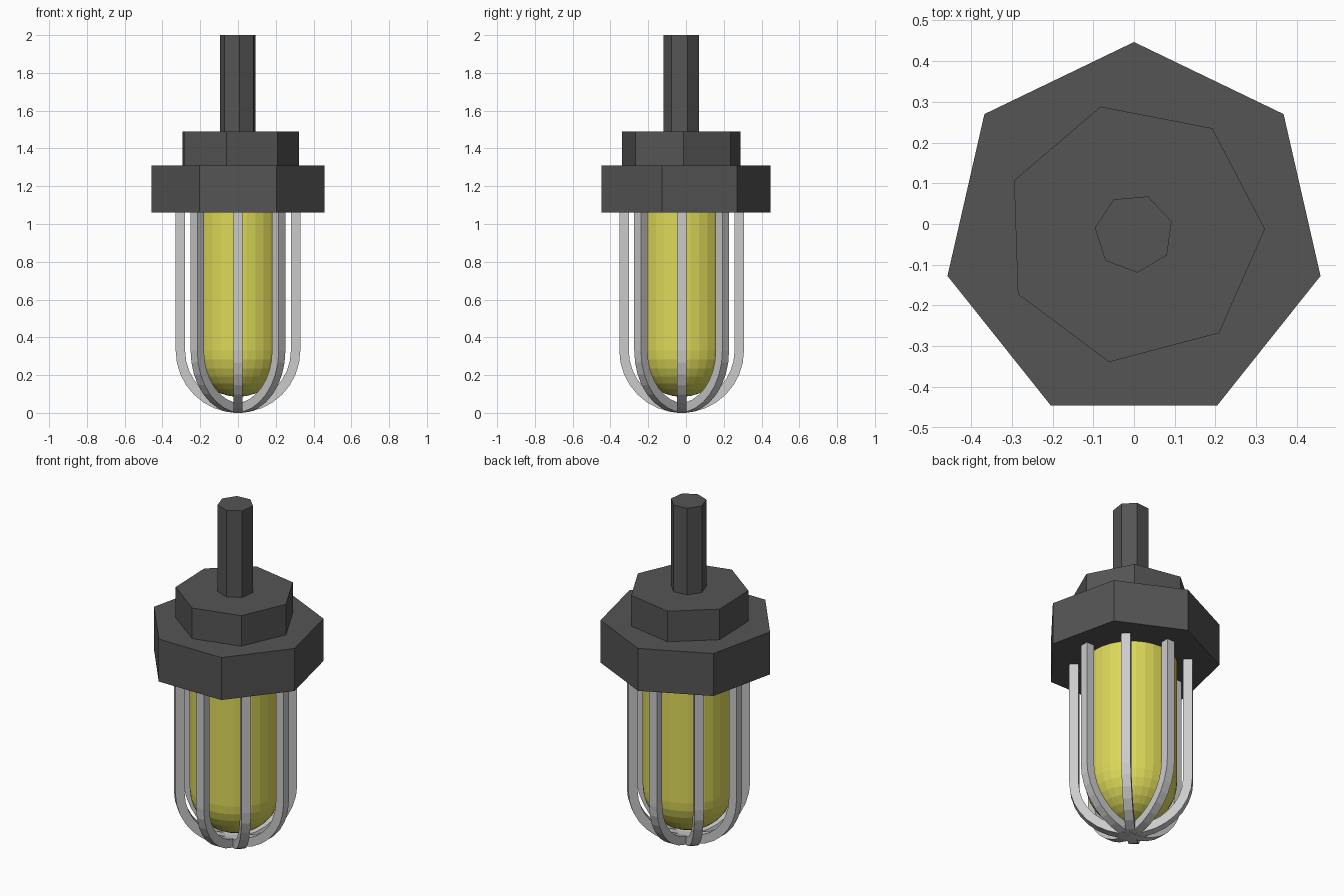
import bpy, bmesh
from math import pi, sin, cos, radians
from mathutils import Matrix, Vector

if "Cube" in bpy.data.objects:
    bpy.data.objects.remove(bpy.data.objects["Cube"])

CY = -0.023      # lamp axis in y
Z_CAP = 1.06     # underside of the cap
Z_DOME = 0.33    # where bars and bulb start to round off


def material(name, rgb):
    m = bpy.data.materials.new(name)
    m.diffuse_color = (*rgb, 1)
    m.use_nodes = True
    m.node_tree.nodes["Principled BSDF"].inputs["Base Color"].default_value = m.diffuse_color
    return m


dark = material("dark_metal", (0.09, 0.09, 0.09))
yellow = material("yellow_glass", (0.72, 0.69, 0.1))


def finish(name, bm, mat=None):
    bmesh.ops.recalc_face_normals(bm, faces=bm.faces[:])
    me = bpy.data.meshes.new(name)
    bm.to_mesh(me)
    bm.free()
    ob = bpy.data.objects.new(name, me)
    ob.location.y = CY
    bpy.context.collection.objects.link(ob)
    if mat:
        me.materials.append(mat)
    return ob


def heptagon(name, r, z0, z1, angle):
    bm = bmesh.new()
    base = [bm.verts.new((r * cos(angle + i * 2 * pi / 7), r * sin(angle + i * 2 * pi / 7), z0))
            for i in range(7)]
    face = bm.faces.new(base)
    top = bmesh.ops.extrude_face_region(bm, geom=[face], use_keep_orig=True)
    bmesh.ops.translate(bm, vec=(0, 0, z1 - z0),
                        verts=[g for g in top["geom"] if isinstance(g, bmesh.types.BMVert)])
    finish(name, bm, dark)


# Cap, collar and stem: three seven-sided prisms
heptagon("cap", 0.47, Z_CAP, 1.31, radians(90))
heptagon("collar", 0.322, 1.31, 1.49, radians(1.9))
heptagon("stem", 0.097, 1.49, 2.0, radians(17.9))

# Bulb: sphere with its upper half stretched up into a flat-topped cylinder
bm = bmesh.new()
R = 0.245
bmesh.ops.create_uvsphere(bm, u_segments=32, v_segments=16, radius=R)
bmesh.ops.delete(bm, geom=[v for v in bm.verts if v.co.z > 0.001], context='VERTS')
rim = [e for e in bm.edges if e.is_boundary]
up = bmesh.ops.extrude_edge_only(bm, edges=rim)["geom"]
bmesh.ops.translate(bm, vec=(0, 0, Z_CAP - Z_DOME),
                    verts=[g for g in up if isinstance(g, bmesh.types.BMVert)])
bmesh.ops.contextual_create(bm, geom=[g for g in up if isinstance(g, bmesh.types.BMEdge)])
bmesh.ops.translate(bm, vec=(0, 0, Z_DOME), verts=bm.verts[:])
finish("bulb", bm, yellow)

# Guard cage: four U-shaped bars of square section, crossing at the bottom
W, R_OUT, STEPS = 0.05, 0.33, 16
bm = bmesh.new()
for k in range(4):
    turn = Matrix.Rotation(k * pi / 4, 3, 'Z')

    def section(a, z):
        pts = [(r, s) for r, s in ((R_OUT, -1), (R_OUT, 1), (R_OUT - W, 1), (R_OUT - W, -1))]
        return [bm.verts.new(turn @ Vector((r * cos(a), s * W / 2, z - r * sin(a)))) for r, s in pts]

    rings = [section(0, Z_CAP)]
    rings += [section(pi * i / STEPS, Z_DOME) for i in range(STEPS + 1)]
    rings.append(section(pi, Z_CAP))
    for a, b in zip(rings, rings[1:]):
        for i in range(4):
            j = (i + 1) % 4
            bm.faces.new((a[i], a[j], b[j], b[i]))
    bm.faces.new(rings[0])
    bm.faces.new(rings[-1])
finish("guard_cage", bm)
